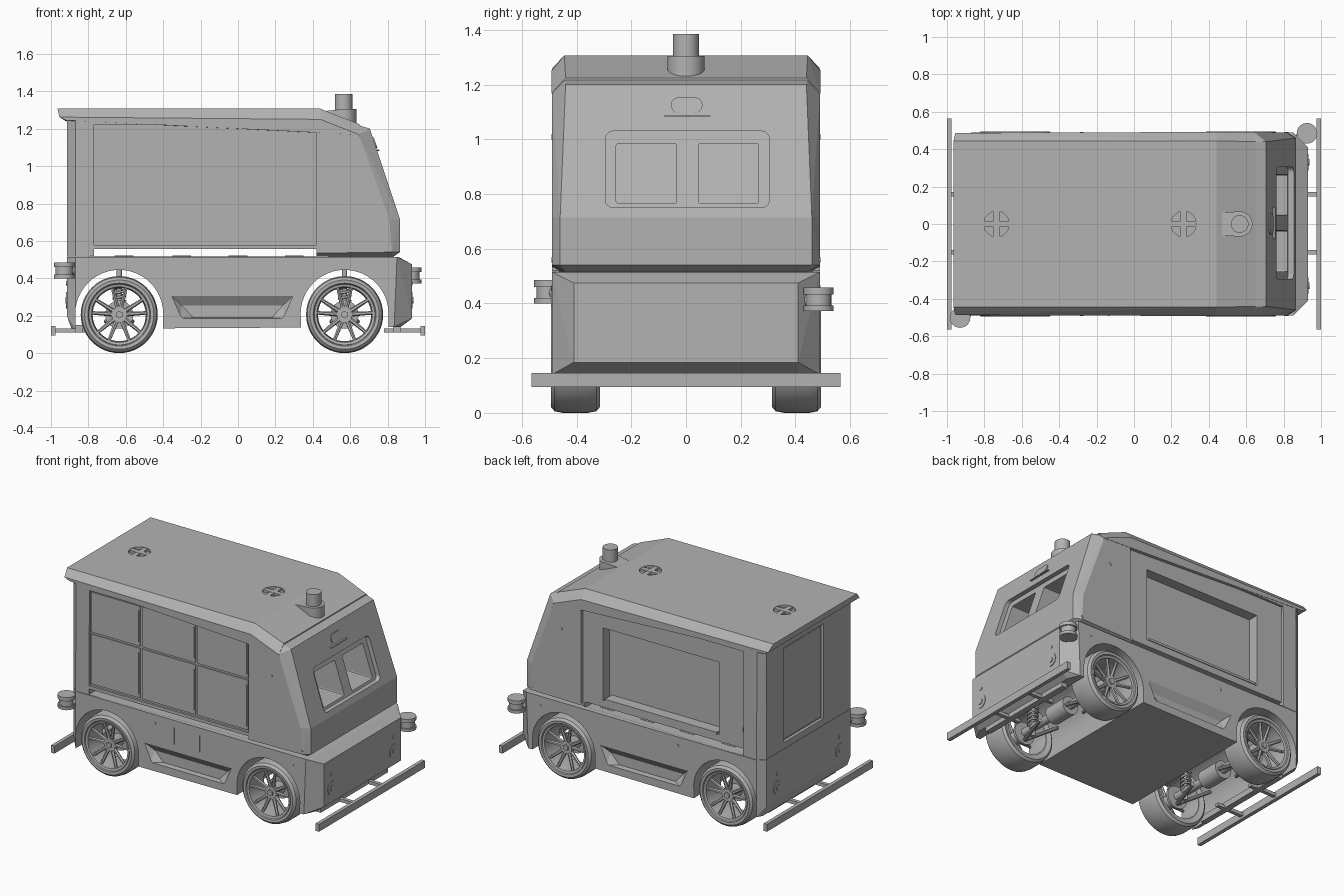
import bpy, bmesh, math
from mathutils import Vector, Matrix

cube = bpy.data.objects.get("Cube")
if cube:
    bpy.data.objects.remove(cube, do_unlink=True)

grey = bpy.data.materials.new("plain grey")
grey.use_nodes = True
COLOUR = (0.45, 0.45, 0.45, 1)
grey.diffuse_color = COLOUR
grey.node_tree.nodes["Principled BSDF"].inputs["Base Color"].default_value = COLOUR


# ---------- helpers ----------
def finish(name, bm, smooth=False):
    bmesh.ops.recalc_face_normals(bm, faces=bm.faces)
    me = bpy.data.meshes.new(name)
    bm.to_mesh(me)
    bm.free()
    me.materials.append(grey)
    ob = bpy.data.objects.new(name, me)
    bpy.context.collection.objects.link(ob)
    if smooth:
        bpy.ops.object.select_all(action='DESELECT')
        ob.select_set(True)
        bpy.context.view_layer.objects.active = ob
        bpy.ops.object.shade_smooth_by_angle(angle=math.radians(35))
    return ob


def hull(name, pts):
    """Convex solid from points mirrored across y."""
    bm = bmesh.new()
    for x, y, z in pts:
        for s in (1, -1):
            bm.verts.new((x, s * y, z))
    bmesh.ops.convex_hull(bm, input=bm.verts)
    bmesh.ops.dissolve_limit(bm, angle_limit=0.01, verts=bm.verts, edges=bm.edges)
    return finish(name, bm)


def box(name, x, y, z):
    bm = bmesh.new()
    mid = [(a + b) / 2 for a, b in (x, y, z)]
    size = [abs(b - a) for a, b in (x, y, z)]
    bmesh.ops.create_cube(bm, size=1, matrix=Matrix.Translation(mid) @ Matrix.Diagonal((*size, 1)))
    return finish(name, bm)


def tube(name, a, b, r, seg=24, r2=None):
    a, b = Vector(a), Vector(b)
    bm = bmesh.new()
    rot = (b - a).to_track_quat('Z', 'Y').to_matrix().to_4x4()
    bmesh.ops.create_cone(bm, cap_ends=True, segments=seg, radius1=r, radius2=r2 or r,
                          depth=(b - a).length, matrix=Matrix.Translation((a + b) / 2) @ rot)
    return finish(name, bm, True)


def rounded(y, z, r, n=6):
    """Rounded rectangle outline in the y-z plane."""
    pts = []
    for q, (cy, cz) in enumerate(((y[1] - r, z[1] - r), (y[0] + r, z[1] - r),
                                  (y[0] + r, z[0] + r), (y[1] - r, z[0] + r))):
        for i in range(n + 1):
            t = (q + i / n) * math.pi / 2
            pts.append((cy + r * math.cos(t), cz + r * math.sin(t)))
    return pts


SLOPE = (0.866 - 0.705) / (0.715 - 1.20)


def screen_solid(name, outline, out, depth):
    """Outline pushed along x, sheared to lie on the raked windscreen."""
    bm = bmesh.new()
    f = bm.faces.new([bm.verts.new((0.866 + SLOPE * (z - 0.715) + out, y, z)) for y, z in outline])
    ext = bmesh.ops.extrude_face_region(bm, geom=[f])
    bmesh.ops.translate(bm, vec=(-depth, 0, 0),
                        verts=[v for v in ext["geom"] if isinstance(v, bmesh.types.BMVert)])
    return finish(name, bm)


def cut(ob, *cutters):
    for c in cutters:
        c.hide_render = True
        m = ob.modifiers.new("cut", 'BOOLEAN')
        m.operation, m.solver, m.object = 'DIFFERENCE', 'EXACT', c
    dg = bpy.context.evaluated_depsgraph_get()
    me = bpy.data.meshes.new_from_object(ob.evaluated_get(dg))
    ob.modifiers.clear()
    ob.data = me
    for c in cutters:
        bpy.data.objects.remove(c, do_unlink=True)


def lathe(name, profile, centre, seg=48):
    """Revolve (radius, y) profile around the y axis; closed loop."""
    bm = bmesh.new()
    vs = [bm.verts.new((r, y, 0)) for r, y in profile]
    edges = [bm.edges.new((vs[i], vs[(i + 1) % len(vs)])) for i in range(len(vs))]
    bmesh.ops.spin(bm, geom=vs + edges, cent=(0, 0, 0), axis=(0, 1, 0),
                   angle=math.tau, steps=seg, use_duplicate=False)
    bmesh.ops.remove_doubles(bm, verts=bm.verts, dist=1e-5)
    bmesh.ops.translate(bm, verts=bm.verts, vec=centre)
    return finish(name, bm, True)


AXLES = {"rear": -0.635, "front": 0.57}
HUB_Z = 0.21

# ---------- lower body with wheel wells and side recesses ----------
lower = hull("lower_body", [(-0.915, 0.45, 0.2), (-0.915, 0.45, 0.515), (-0.87, 0.49, 0.515),
                            (-0.87, 0.49, 0.13), (-0.89, 0.45, 0.13), (0.85, 0.49, 0.515),
                            (0.835, 0.49, 0.14), (0.93, 0.41, 0.475), (0.93, 0.41, 0.185),
                            (0.866, 0.44, 0.51), (0.87, 0.41, 0.14)])
cutters = []
for x in AXLES.values():
    cutters.append(tube("well_cutter", (x, -0.6, HUB_Z), (x, 0.6, HUB_Z), 0.235, 48))
    cutters.append(box("well_cutter", (x - 0.234, x + 0.234), (-0.6, 0.6), (0.0, HUB_Z)))
for s in (1, -1):
    bm = bmesh.new()
    rings = []
    for y, x0, x1, z0, z1 in ((0.50, -0.37, 0.31, 0.185, 0.32), (0.455, -0.30, 0.24, 0.19, 0.255)):
        rings += [bm.verts.new((x, s * y, z)) for x, z in ((x0, z1), (x1, z1), (x1 - 0.06, z0), (x0 + 0.06, z0))]
    bmesh.ops.convex_hull(bm, input=rings)
    cutters.append(finish("skirt_cutter", bm))
cut(lower, *cutters)

# ---------- upper body ----------
upper = hull("upper_body", [(-0.915, 0.45, 0.517), (-0.87, 0.49, 0.517), (-0.915, 0.45, 1.25),
                            (-0.87, 0.485, 1.25), (0.645, 0.49, 1.17), (0.44, 0.485, 1.25),
                            (0.81, 0.49, 0.715), (0.82, 0.49, 0.54), (0.866, 0.46, 0.715),
                            (0.866, 0.46, 0.54), (0.83, 0.44, 0.515), (0.705, 0.44, 1.20),
                            (0.64, 0.44, 1.22)])
cut(upper,
    box("slot_cutter", (-0.77, 0.42), (-0.6, 0.6), (0.52, 0.556)),
    box("locker_cutter", (-0.77, 0.42), (-0.6, -0.474), (0.55, 1.22)),
    box("door_cutter", (-0.77, 0.44), (0.47, 0.6), (0.55, 1.22)),
    box("door_well_cutter", (-0.575, 0.29), (0.40, 0.6), (0.60, 1.09)),
    box("rear_cutter", (-1, -0.895), (-0.16, 0.26), (0.56, 1.2)),
    screen_solid("window_cutter", rounded((-0.295, 0.305), (0.75, 1.03), 0.03), 0.05, 0.08),
    *[screen_solid("pane_cutter", rounded(y, (0.765, 0.985), 0.008, 2), 0.0, 0.28)
      for y in ((-0.255, -0.035), (0.045, 0.265))])

# ---------- roof cap with rear overhang and two vents ----------
roof = hull("roof", [(-0.965, 0.445, 1.307), (-0.955, 0.487, 1.262), (-0.92, 0.487, 1.245),
                     (0.44, 0.445, 1.307), (0.44, 0.492, 1.25), (0.65, 0.44, 1.224),
                     (0.65, 0.492, 1.168), (-0.92, 0.40, 1.24)])
VENTS = (-0.735, 0.265)
cut(roof, *[tube("vent_cutter", (x, 0, 1.29), (x, 0, 1.35), 0.068, 32) for x in VENTS])
for x in VENTS:
    box("vent_bar_long", (x - 0.066, x + 0.066), (-0.016, 0.016), (1.289, 1.306))
    box("vent_bar_cross", (x - 0.016, x + 0.016), (-0.066, 0.066), (1.289, 1.305))

# ---------- locker doors on the right, sill bars in the open slot ----------
COLS, ROWS = ((-0.762, -0.395), (-0.381, 0.02), (0.035, 0.412)), ((0.592, 0.928), (0.942, 1.212))
for x in COLS:
    for z in ROWS:
        box("locker_door", x, (-0.482, -0.47), z)
        box("locker_handle", (x[1] - 0.012, x[1] - 0.006), (-0.488, -0.48), (z[0] + 0.03, z[1] - 0.03))
box("locker_sill", (-0.77, 0.42), (-0.488, -0.46), (0.556, 0.578))
for x in (-0.66, -0.35, -0.05, 0.25):
    box("floor_bar", (x, x + 0.10), (-0.42, 0.42), (0.512, 0.522))
box("door_sill", (-0.56, 0.275), (0.40, 0.475), (0.60, 0.615))
box("rear_door", (-0.905, -0.89), (-0.145, 0.245), (0.575, 1.185))

# ---------- nose details ----------
screen_solid("screen_lamp", rounded((-0.055, 0.06), (1.097, 1.153), 0.027), 0.006, 0.03)
screen_solid("screen_ledge", rounded((-0.08, 0.09), (1.082, 1.088), 0.002, 1), 0.012, 0.03)
for s in (1, -1):
    y = s * 0.33
    for face, x in ((1, 0.93), (-1, -0.915)):
        tube("lamp_ring", (x - face * 0.01, y, 0.283), (x + face * 0.004, y, 0.283), 0.043, 32)
        tube("lamp_core", (x, y, 0.283), (x + face * 0.008, y, 0.283), 0.018)
        tube("sensor_dot", (x - face * 0.01, y, 0.375), (x + face * 0.004, y, 0.375), 0.012, 16)
    for x, z in ((0.59, 1.01), (0.815, 0.56), (0.75, 0.455), (-0.28, 0.455)):
        tube("side_dot", (x, s * 0.48, z), (x, s * 0.492, z), 0.01, 16)
for x in (-0.135, 0.055):
    box("hatch_edge", (x - 0.003, x + 0.003), (-0.493, -0.48), (0.355, 0.465))

# ---------- roof sensor ----------
bm = bmesh.new()
for i in range(25):
    t = -math.pi / 2 + math.pi * i / 24
    for z in (1.2, 1.305):
        bm.verts.new((0.565 + 0.068 * math.cos(t), 0.068 * math.sin(t), z))
for y in (0.06, -0.06):
    bm.verts.new((0.47, y, 1.295))
bmesh.ops.convex_hull(bm, input=bm.verts)
finish("roof_sensor_base", bm, True)
tube("roof_sensor", (0.565, 0, 1.29), (0.565, 0, 1.385), 0.047, 32)

# ---------- corner sensors ----------
for x, y, z in ((-0.93, -0.5, 0.40), (0.925, 0.485, 0.373)):
    tube("corner_sensor_bottom", (x, y, z), (x, y, z + 0.02), 0.055, 32)
    tube("corner_sensor_core", (x, y, z), (x, y, z + 0.08), 0.046, 32)
    tube("corner_sensor_top", (x, y, z + 0.06), (x, y, z + 0.085), 0.055, 32)
    tube("corner_sensor_arm", (x, y, z + 0.04), (x * 0.92, y * 0.88, z + 0.04), 0.03, 12)

# ---------- bumper bars ----------
for s in (1, -1):
    box("bumper_bar", (s * 0.975, s), (-0.565, 0.565), (0.095, 0.145))
    for y in (0.16, -0.15):
        box("bumper_strut", (s * 0.78, s * 0.98), (y - 0.012, y + 0.012), (0.11, 0.132))
    box("bumper_beam", (s * 0.83, s * 0.87), (-0.36, 0.36), (0.11, 0.15))

# ---------- wheels, axles and springs ----------
TYRE = [(0.158, 0.325), (0.185, 0.315), (0.2, 0.328), (0.206, 0.36), (0.206, 0.45),
        (0.2, 0.48), (0.185, 0.494), (0.168, 0.492), (0.160, 0.480)]
RIM = [(0.16, 0.325), (0.148, 0.325), (0.142, 0.40), (0.148, 0.484), (0.162, 0.488), (0.165, 0.47)]
for name, x in AXLES.items():
    for side, s in (("left", 1), ("right", -1)):
        tag = name + "_" + side
        c = (x, 0, HUB_Z - 0.004)
        lathe(tag + "_tyre", [(r, s * y) for r, y in TYRE], c)
        lathe(tag + "_rim", [(r, s * y) for r, y in RIM], c)
        tube(tag + "_hub", (x, s * 0.37, c[2]), (x, s * 0.465, c[2]), 0.042)
        tube(tag + "_hub_cap", (x, s * 0.46, c[2]), (x, s * 0.475, c[2]), 0.02, 6)
        tube(tag + "_brake", (x, s * 0.35, c[2]), (x, s * 0.365, c[2]), 0.075, 32)
        for i in range(10):
            t = math.tau * (i // 2) / 5 + (0.25 if i % 2 else -0.25) + math.pi / 2
            d = Vector((math.cos(t), 0, math.sin(t)))
            tube(tag + "_spoke", Vector((x, s * 0.45, c[2])) + d * 0.03,
                 Vector((x, s * 0.47, c[2])) + d * 0.152, 0.013, 6, 0.009)
        # suspension arms and coil spring
        for dx in (-0.07, 0.07):
            tube(tag + "_arm", (x, s * 0.35, 0.16), (x + dx, s * 0.12, 0.17), 0.012, 10)
        cu = bpy.data.curves.new(tag + "_spring", 'CURVE')
        cu.dimensions, cu.bevel_depth, cu.bevel_resolution = '3D', 0.007, 1
        sp = cu.splines.new('POLY')
        sp.points.add(72)
        for i, p in enumerate(sp.points):
            a = math.tau * i / 12
            p.co = (x + 0.03 * math.cos(a), s * 0.27 + 0.03 * math.sin(a), 0.2 + 0.0022 * i, 1)
        cu.materials.append(grey)
        bpy.context.collection.objects.link(bpy.data.objects.new(tag + "_spring", cu))
        tube(tag + "_damper", (x, s * 0.27, 0.15), (x, s * 0.27, 0.46), 0.014, 12)
    tube(name + "_axle", (x, -0.38, HUB_Z), (x, 0.38, HUB_Z), 0.026)
    tube(name + "_drive_unit", (x, -0.08, HUB_Z), (x, 0.08, HUB_Z), 0.06, 24)
